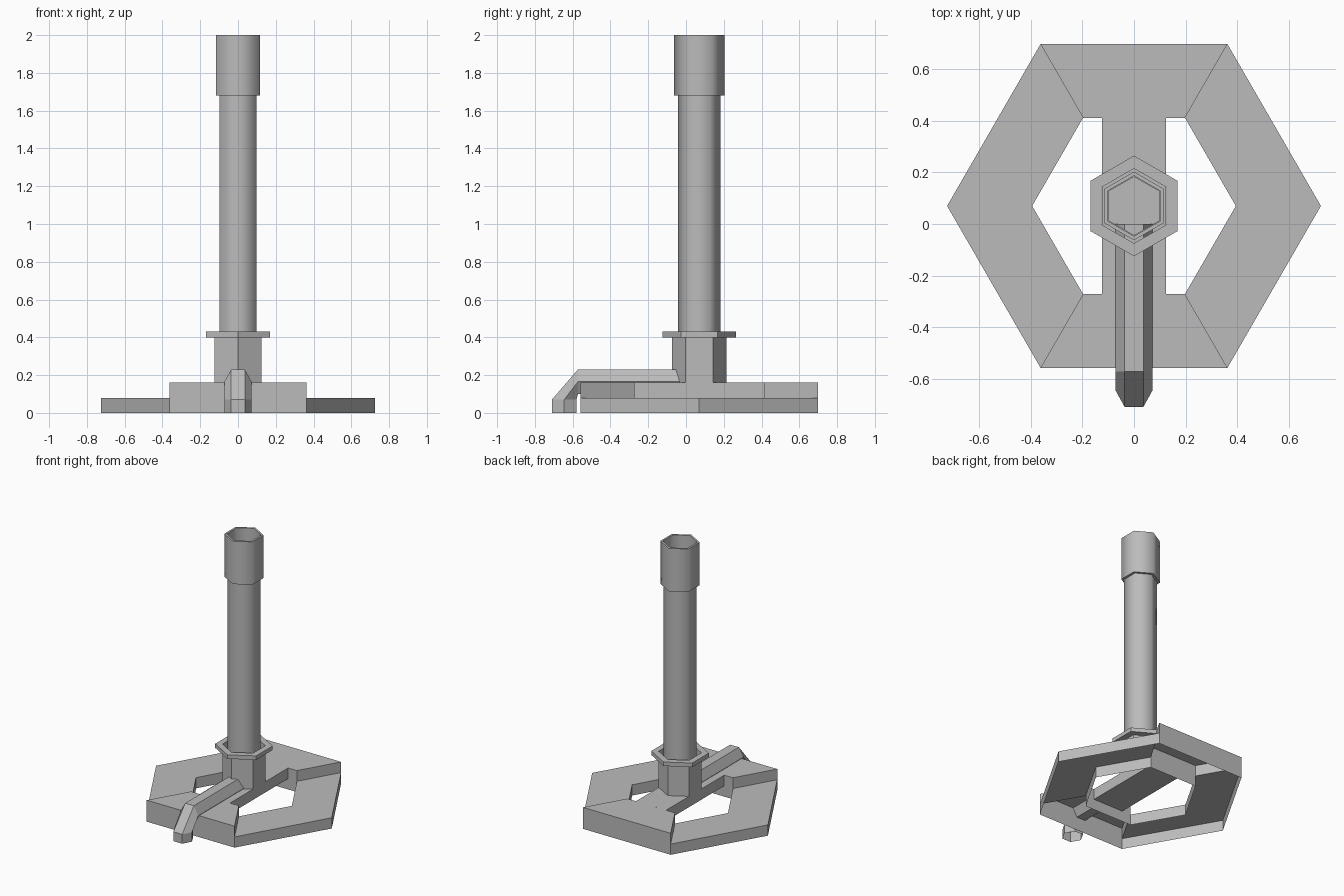
import bpy, bmesh
from math import sin, cos, pi
from mathutils import Vector

if "Cube" in bpy.data.objects:
    bpy.data.objects.remove(bpy.data.objects["Cube"])

CY = 0.07  # y of the burner axis

metal = bpy.data.materials.new("grey metal")
metal.use_nodes = True
metal.diffuse_color = (0.5, 0.5, 0.5, 1)
metal.node_tree.nodes["Principled BSDF"].inputs["Base Color"].default_value = (0.5, 0.5, 0.5, 1)


def finish(name, bm, smooth=False):
    bmesh.ops.remove_doubles(bm, verts=bm.verts, dist=1e-4)
    bmesh.ops.recalc_face_normals(bm, faces=bm.faces)
    mesh = bpy.data.meshes.new(name)
    bm.to_mesh(mesh)
    bm.free()
    mesh.materials.append(metal)
    obj = bpy.data.objects.new(name, mesh)
    bpy.context.collection.objects.link(obj)
    if smooth:
        bpy.ops.object.select_all(action="DESELECT")
        obj.select_set(True)
        bpy.context.view_layer.objects.active = obj
        bpy.ops.object.shade_smooth_by_angle(angle=1.2)
    return obj


def loft(bm, rings, close=False):
    """Bridge consecutive rings of points with quads."""
    loops = [[bm.verts.new(p) for p in ring] for ring in rings]
    pairs = list(zip(loops, loops[1:]))
    if close:
        pairs.append((loops[-1], loops[0]))
    for a, b in pairs:
        for i in range(len(a)):
            j = (i + 1) % len(a)
            bm.faces.new((a[i], a[j], b[j], b[i]))
    return loops


def hexagon(r, z, turn=pi / 6):
    return [(r * cos(turn + i * pi / 3), CY + r * sin(turn + i * pi / 3), z) for i in range(6)]


def turned(name, profile, close=False, smooth=False):
    """Six-sided part from (radius, height) pairs."""
    bm = bmesh.new()
    loft(bm, [hexagon(r, z) for r, z in profile], close)
    return finish(name, bm, smooth)


# Base ring: six hollow segments, the front and back ones taller
LOW, HIGH = 0.08, 0.16
bm = bmesh.new()
outer, inner = hexagon(0.725, 0, 0), hexagon(0.395, 0, 0)
for i in range(6):
    j = (i + 1) % 6
    tall = i in (1, 4)
    top = Vector((0, 0, HIGH if tall else LOW))
    o1, o2, i2, i1 = [Vector(p) for p in (outer[i], outer[j], inner[j], inner[i])]
    quads = [(o1 + top, o2 + top, i2 + top, i1 + top),
             (o1, o2, o2 + top, o1 + top), (i2, i1, i1 + top, i2 + top)]
    if tall:  # step down to the lower neighbours
        low = Vector((0, 0, LOW))
        quads += [(o + low, n + low, n + top, o + top) for o, n in ((o1, i1), (o2, i2))]
    for quad in quads:
        bm.faces.new([bm.verts.new(p) for p in quad])
finish("base_ring", bm)

# Bar across the ring
bm = bmesh.new()
loft(bm, [[(x, y, z) for x, z in ((-0.125, LOW), (-0.125, HIGH), (0.125, HIGH), (0.125, LOW))]
          for y in (-0.272, 0.412)])
finish("base_bar", bm)

# Hub, flange, tube and sleeve
turned("hub", [(0.145, HIGH), (0.145, 0.4)])
turned("flange", [(0.145, 0.4), (0.195, 0.4), (0.195, 0.43), (0.145, 0.43)], close=True)
turned("tube", [(0.113, HIGH), (0.113, 1.7)], smooth=True)
turned("sleeve", [(0.113, 1.68), (0.133, 1.68), (0.133, 2.0), (0.117, 2.0), (0.117, 1.68)], smooth=True)

# Gas inlet pipe: hexagonal section swept along a bent path
R, AP = 0.072, 0.065
section = [(-R, 0), (-R / 2, 1), (R / 2, 1), (R, 0), (R / 2, -1), (-R / 2, -1)]
path = [(-0.645, 0, -AP, 0), (-0.645, 0.07, -AP, 0), (-0.572, 0.165, 0, AP), (0.0, 0.165, 0, AP)]
bm = bmesh.new()
loft(bm, [[(x, y + s * dy, z + s * dz) for x, s in section] for y, z, dy, dz in path])
finish("inlet_pipe", bm)
